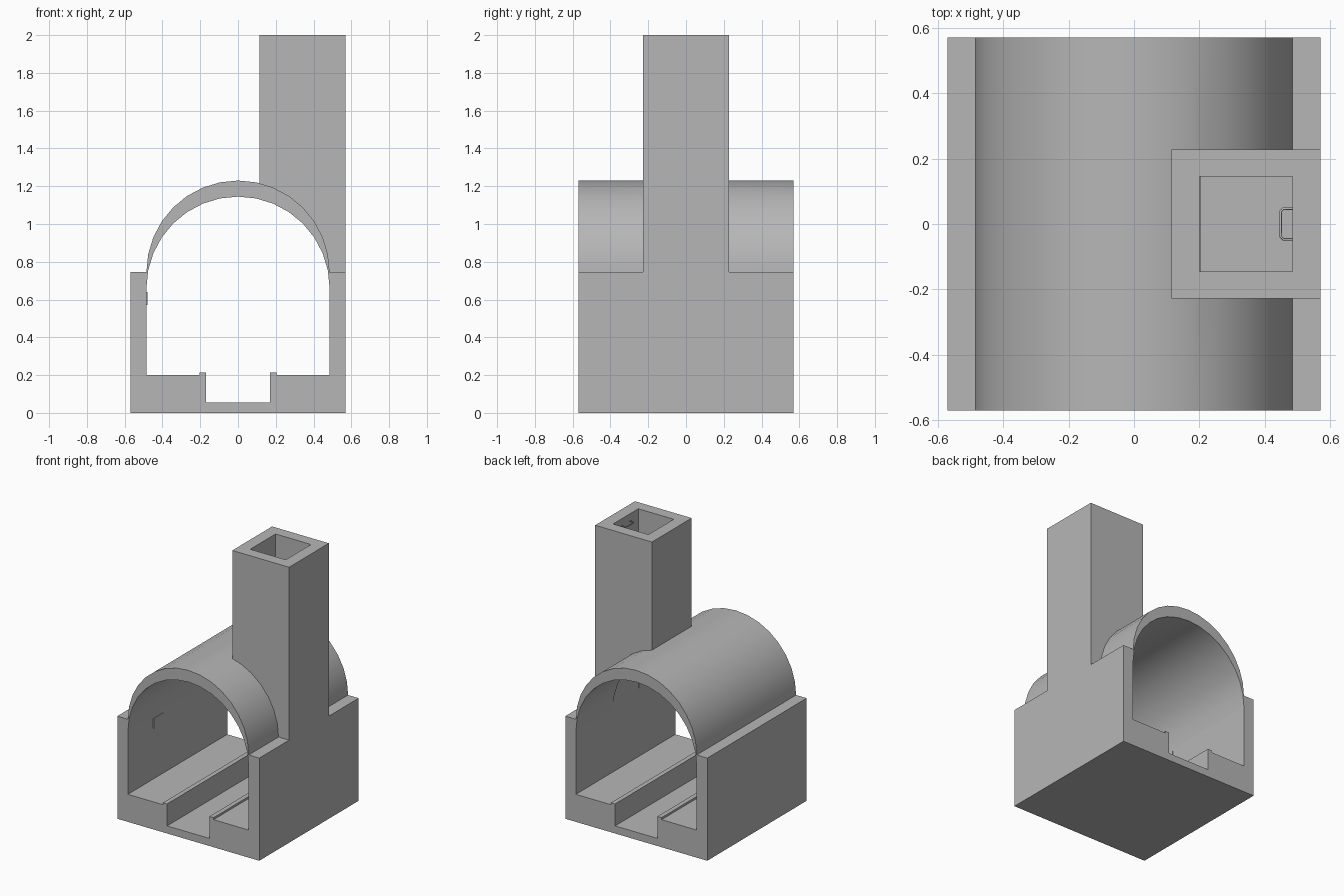
import bpy, bmesh
from math import pi, cos, sin

if "Cube" in bpy.data.objects:
    bpy.data.objects.remove(bpy.data.objects["Cube"])

HALF = 0.57      # half width and half length of the base
INNER = 0.485    # half width of the passage
WALL_TOP = 0.745
FLOOR = 0.2

stone = bpy.data.materials.new("plain_grey")
stone.use_nodes = True
GREY = (0.47, 0.47, 0.47, 1)
stone.diffuse_color = GREY
stone.node_tree.nodes["Principled BSDF"].inputs["Base Color"].default_value = GREY


def extrude(name, profile, y0=-HALF, y1=HALF):
    """Sweep an x-z outline along y."""
    bm = bmesh.new()
    face = bm.faces.new([bm.verts.new((x, y0, z)) for x, z in profile])
    moved = bmesh.ops.extrude_face_region(bm, geom=[face])["geom"]
    verts = [g for g in moved if isinstance(g, bmesh.types.BMVert)]
    bmesh.ops.translate(bm, verts=verts, vec=(0, y1 - y0, 0))
    bmesh.ops.recalc_face_normals(bm, faces=bm.faces)
    mesh = bpy.data.meshes.new(name)
    bm.to_mesh(mesh)
    bm.free()
    obj = bpy.data.objects.new(name, mesh)
    bpy.context.collection.objects.link(obj)
    mesh.materials.append(stone)
    return obj


def box(name, x0, x1, y0, y1, z0, z1):
    return extrude(name, [(x0, z0), (x1, z0), (x1, z1), (x0, z1)], y0, y1)


def arch(centre_z, steps=16):
    """Half circle from the +x side over to the -x side."""
    return [(INNER * cos(pi * i / steps), centre_z + INNER * sin(pi * i / steps))
            for i in range(steps + 1)]


def select(obj):
    bpy.ops.object.select_all(action='DESELECT')
    obj.select_set(True)
    bpy.context.view_layer.objects.active = obj


def cut(obj, cutter):
    mod = obj.modifiers.new("cut", 'BOOLEAN')
    mod.operation = 'DIFFERENCE'
    mod.solver = 'EXACT'
    mod.object = cutter
    select(obj)
    bpy.ops.object.modifier_apply(modifier=mod.name)


# Base with side walls and a sunken track bed
half = [(0.17, 0.055), (0.17, FLOOR), (INNER, FLOOR),
        (INNER, WALL_TOP), (HALF, WALL_TOP), (HALF, 0)]
extrude("base_and_walls", half + [(-x, z) for x, z in reversed(half)])

# Rails along both edges of the track bed
for side, name in ((1, "left_rail"), (-1, "right_rail")):
    x0, x1 = sorted((side * 0.17, side * 0.203))
    box(name, x0, x1, -HALF, HALF, FLOOR, 0.215)

# Vault, thick at the crown and thin at the springing
vault = extrude("vault", arch(WALL_TOP) + arch(0.66)[::-1])

# Hollow tower standing over the left wall, open into the passage
tower = box("tower", 0.114, HALF, -0.228, 0.228, WALL_TOP, 2)
shaft_cutter = box("shaft_cutter", 0.2, INNER, -0.145, 0.145, 0.5, 2.2)
passage_cutter = extrude("passage_cutter",
                         arch(0.7025) + [(-INNER, 0.4), (INNER, 0.4)], -1, 1)
cut(tower, passage_cutter)
cut(tower, shaft_cutter)
cut(vault, shaft_cutter)
for cutter in (shaft_cutter, passage_cutter):
    bpy.data.objects.remove(cutter)
select(vault)
bpy.ops.object.shade_smooth_by_angle(angle=pi / 6)

# Ladder rungs on the outer wall of the shaft
path = [(0.49, -0.047), (0.457, -0.047), (0.448, -0.038),
        (0.448, 0.038), (0.457, 0.047), (0.49, 0.047)]
for i in range(7):
    curve = bpy.data.curves.new("ladder_rung", 'CURVE')
    curve.dimensions = '3D'
    curve.bevel_depth = 0.004
    curve.bevel_resolution = 1
    spline = curve.splines.new('POLY')
    spline.points.add(len(path) - 1)
    for point, (x, y) in zip(spline.points, path):
        point.co = (x, y, 1.95 - 0.15 * i, 1)
    curve.materials.append(stone)
    bpy.context.collection.objects.link(bpy.data.objects.new("ladder_rung", curve))

# Thin plate on the inside of the right wall
box("wall_plate", -INNER, -INNER + 0.005, -0.28, -0.17, 0.57, 0.64)
